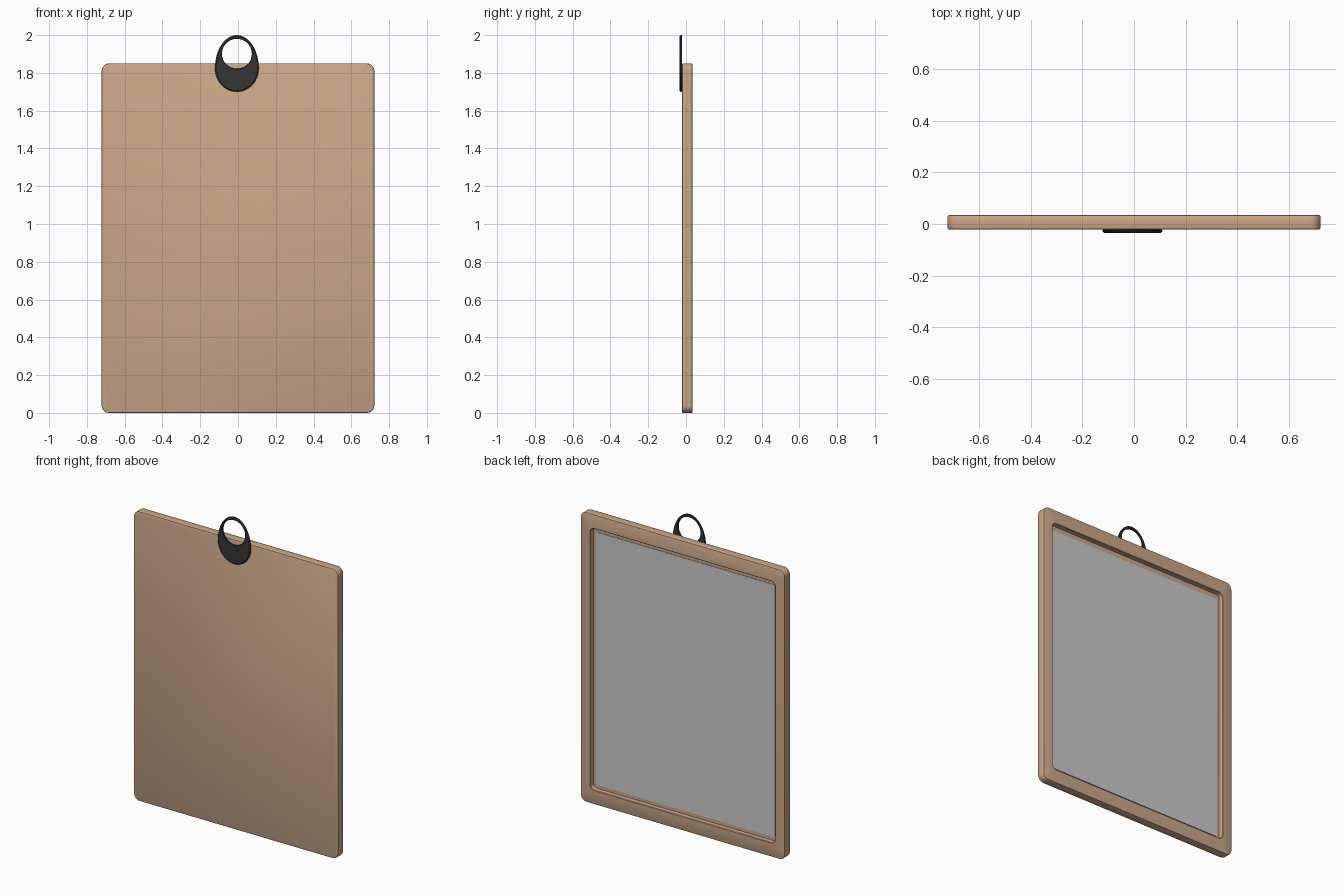
import bpy, bmesh
from math import sin, cos, pi, radians

if "Cube" in bpy.data.objects:
    bpy.data.objects.remove(bpy.data.objects["Cube"])

FRONT, BACK, FLOOR = -0.021, 0.034, 0.002


def material(name, rgb):
    m = bpy.data.materials.new(name)
    m.diffuse_color = (*rgb, 1)
    m.use_nodes = True
    m.node_tree.nodes["Principled BSDF"].inputs["Base Color"].default_value = m.diffuse_color
    return m


def rounded_rect(x, z0, z1, r, y, n=8):
    # closed outline in the xz plane, centred on x = 0
    pts = []
    centres = [(x - r, z1 - r), (r - x, z1 - r), (r - x, z0 + r), (x - r, z0 + r)]
    for q, (cx, cz) in enumerate(centres):
        for i in range(n + 1):
            a = pi / 2 * (q + i / n)
            pts.append((cx + r * cos(a), y, cz + r * sin(a)))
    return pts


def skin(name, loops, mat=None, closed=False):
    # joins successive outlines with quads, then caps or closes the ends
    bm = bmesh.new()
    rings = [[bm.verts.new(p) for p in loop] for loop in loops]
    pairs = list(zip(rings, rings[1:]))
    if closed:
        pairs.append((rings[-1], rings[0]))
    for a, b in pairs:
        for i in range(len(a)):
            j = (i + 1) % len(a)
            bm.faces.new((a[i], a[j], b[j], b[i]))
    if not closed:
        bm.faces.new(rings[0])
        bm.faces.new(rings[-1])
    bmesh.ops.recalc_face_normals(bm, faces=bm.faces)
    me = bpy.data.meshes.new(name)
    bm.to_mesh(me)
    bm.free()
    ob = bpy.data.objects.new(name, me)
    bpy.context.collection.objects.link(ob)
    if mat:
        me.materials.append(mat)
    bpy.ops.object.select_all(action='DESELECT')
    ob.select_set(True)
    bpy.context.view_layer.objects.active = ob
    bpy.ops.object.shade_smooth_by_angle(angle=radians(35))
    return ob


wood = material("wood", (0.60, 0.39, 0.25))
dark = material("dark_metal", (0.035, 0.035, 0.035))


def outer(inset, y):
    return rounded_rect(0.722 - inset, inset, 1.85 - inset, 0.04 - inset, y)


def opening(grow, y):
    return rounded_rect(0.653 + grow, 0.09 - grow, 1.76 + grow, 0.03 + grow, y)


# board with softened rim and a recess in the back
skin("board", [outer(0.005, FRONT), outer(0.0015, FRONT + 0.0015), outer(0, FRONT + 0.005),
               outer(0, BACK - 0.005), outer(0.0015, BACK - 0.0015), outer(0.005, BACK),
               opening(0.003, BACK), opening(0, BACK - 0.003), opening(0, FLOOR)], wood)

# grey sheet lying in the recess
skin("back_panel", [rounded_rect(0.633, 0.113, 1.727, 0.012, y, 3)
                    for y in (FLOOR - 0.003, FLOOR + 0.003)])

# hanging ring: egg outline with an offset round hole
N, CX = 64, -0.006


def egg(inset, y):
    pts = []
    for i in range(N):
        a = 2 * pi * i / N
        h = 0.175 if sin(a) > 0 else 0.125
        pts.append((CX + (0.116 - inset) * cos(a), y, 1.825 + (h - inset) * sin(a)))
    return pts


def hole(grow, y):
    r = 0.079 + grow
    return [(CX + r * cos(2 * pi * i / N), y, 1.901 + r * sin(2 * pi * i / N)) for i in range(N)]


skin("hanging_ring", [egg(0, -0.029), egg(0, -0.025), egg(0.004, FRONT), hole(0.003, FRONT),
                      hole(0, -0.025), hole(0, -0.031), hole(0.003, -0.034), egg(0.006, -0.034)],
     dark, closed=True)
